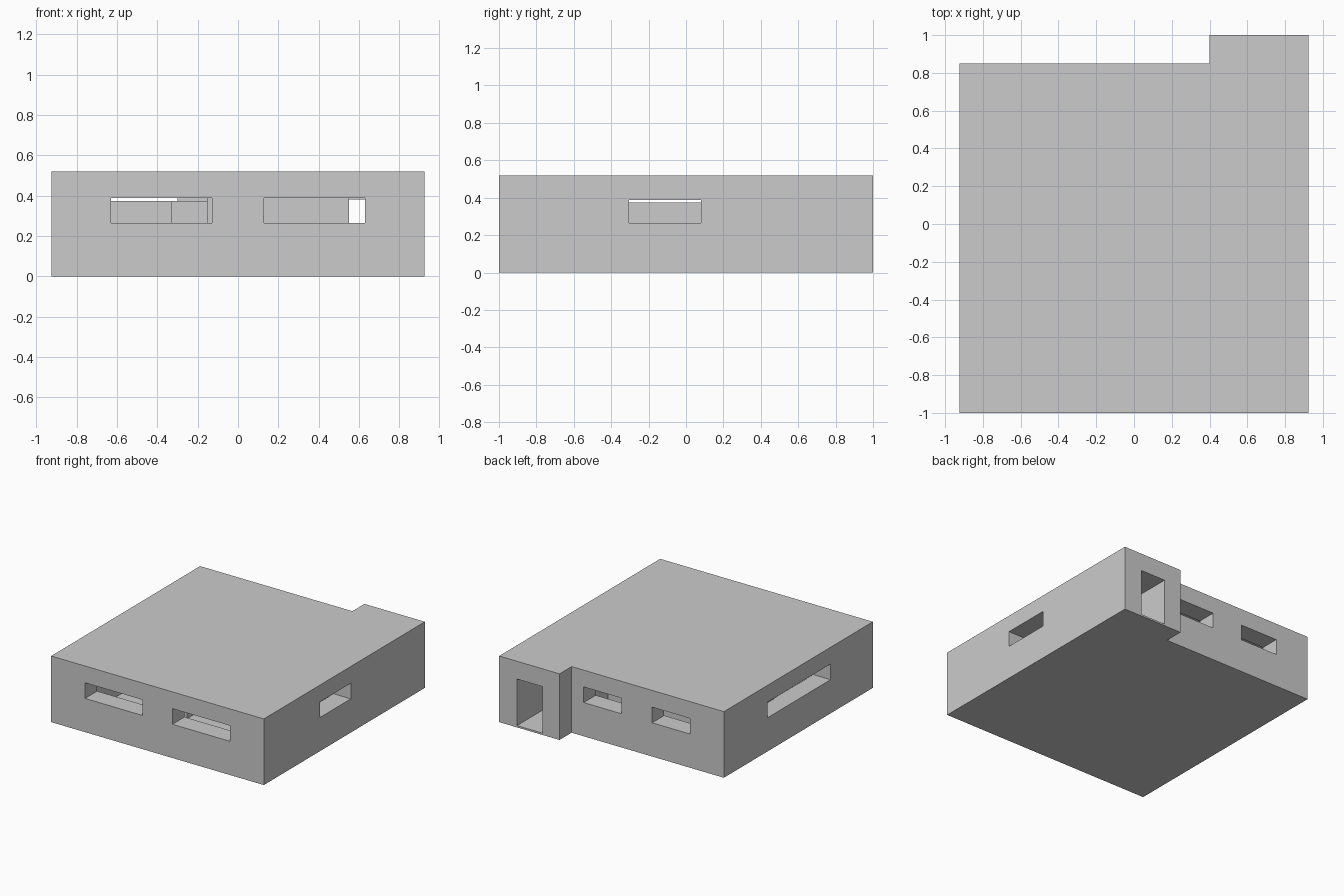
import bpy, bmesh
from mathutils import Vector

if "Cube" in bpy.data.objects:
    bpy.data.objects.remove(bpy.data.objects["Cube"])


def prism(name, outline, z0, z1):
    """Extrude a plan outline from z0 to z1."""
    bm = bmesh.new()
    face = bm.faces.new([bm.verts.new((x, y, z0)) for x, y in outline])
    ext = bmesh.ops.extrude_face_region(bm, geom=[face])
    verts = [g for g in ext["geom"] if isinstance(g, bmesh.types.BMVert)]
    bmesh.ops.translate(bm, verts=verts, vec=Vector((0, 0, z1 - z0)))
    bmesh.ops.recalc_face_normals(bm, faces=bm.faces)
    mesh = bpy.data.meshes.new(name)
    bm.to_mesh(mesh)
    bm.free()
    obj = bpy.data.objects.new(name, mesh)
    bpy.context.collection.objects.link(obj)
    return obj


def box(name, x0, x1, y0, y1, z0, z1):
    return prism(name, [(x0, y0), (x1, y0), (x1, y1), (x0, y1)], z0, z1)


def cut(target, name, *bounds):
    """Subtract a box from the target and discard the cutter."""
    cutter = box(name, *bounds)
    cutter.hide_render = True
    mod = target.modifiers.new(name, "BOOLEAN")
    mod.operation = "DIFFERENCE"
    mod.solver = "EXACT"
    mod.object = cutter
    bpy.context.view_layer.objects.active = target
    bpy.ops.object.modifier_apply(modifier=mod.name)
    bpy.data.objects.remove(cutter, do_unlink=True)


# Outer block with the entrance projecting at the back
W, H = 0.925, 0.52
shell = prism("building_shell", [(-W, -1), (W, -1), (W, 1), (0.4, 1),
                                 (0.4, 0.85), (-W, 0.85)], 0, H)

# Hollow interior
cut(shell, "room", -0.775, 0.775, -0.85, 0.70, 0.012, 0.40)

# Window slots: front pair, back pair, right and left
SILL, HEAD = 0.265, 0.388
windows = [
    (-0.63, -0.13, -1.1, -0.8), (0.13, 0.63, -1.1, -0.8),
    (-0.63, -0.30, 0.65, 0.95), (-0.035, 0.295, 0.65, 0.95),
    (0.72, 1.0, -0.305, 0.08), (-1.0, -0.72, -0.475, 0.31),
]
for b in windows:
    cut(shell, "window", *b, SILL, HEAD)

# Entrance doorway
cut(shell, "doorway", 0.55, 0.77, 0.6, 1.1, 0.014, 0.38)

# Interior partitions, most stopping short of the ceiling
box("long_partition", -0.33, -0.15, -0.42, 0.40, 0.01, 0.374)
box("cross_partition", -0.78, -0.33, 0.02, 0.17, 0.01, 0.374)
box("hall_cross_wall", -0.15, 0.55, 0.25, 0.40, 0.01, 0.402)
box("hall_side_wall", 0.40, 0.55, 0.40, 0.71, 0.01, 0.402)
